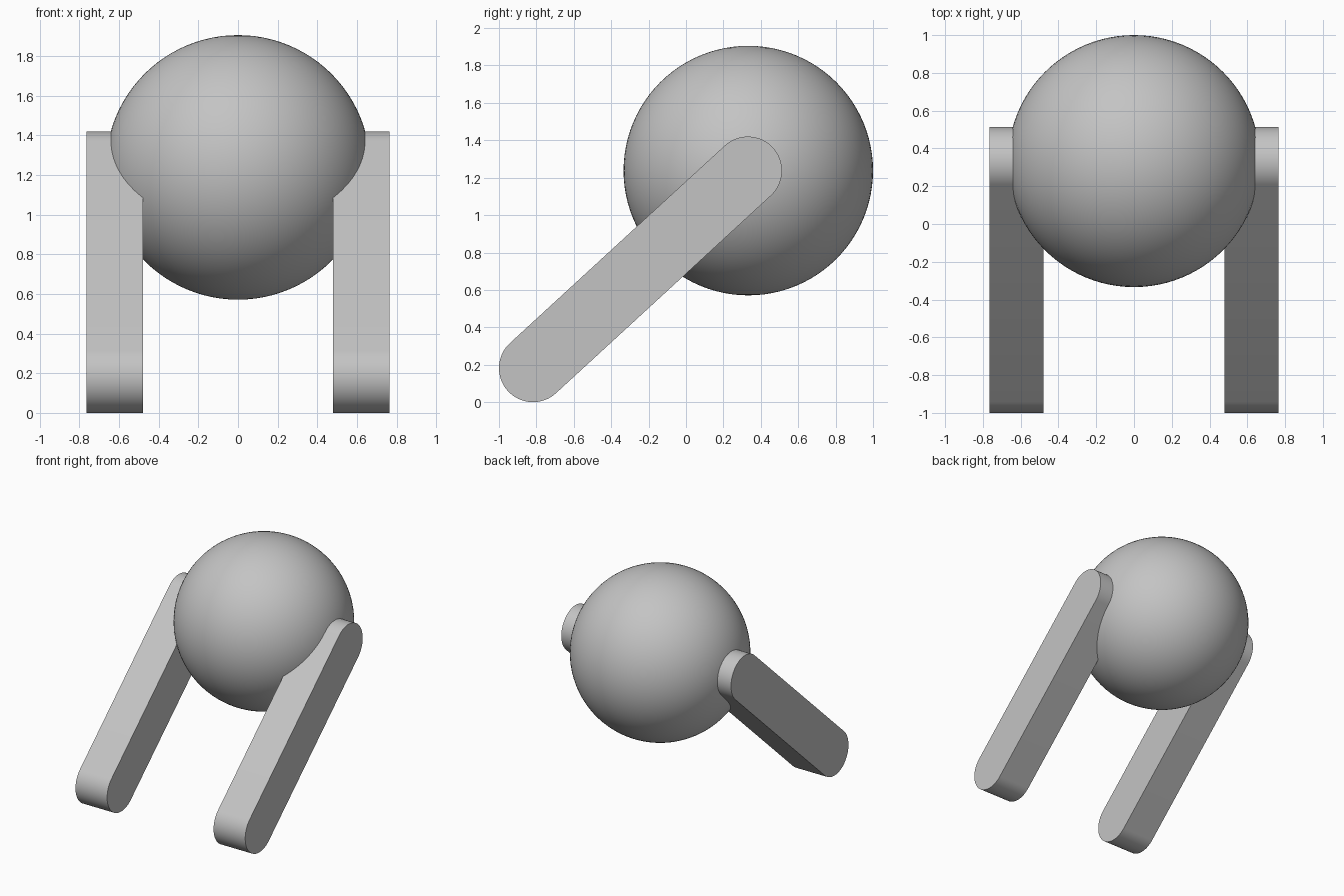
import bpy
import bmesh
import math

cube = bpy.data.objects.get("Cube")
if cube:
    bpy.data.objects.remove(cube, do_unlink=True)

# One plain grey for the whole model
grey = bpy.data.materials.new("plain grey")
grey.use_nodes = True
colour = (0.55, 0.55, 0.55, 1)
grey.diffuse_color = colour
grey.node_tree.nodes["Principled BSDF"].inputs["Base Color"].default_value = colour

# Round body
bpy.ops.mesh.primitive_uv_sphere_add(segments=96, ring_count=48, radius=0.667,
                                     location=(0, 0.333, 1.238))
body = bpy.context.object
body.name = "round_body"
body.data.materials.append(grey)
bpy.ops.object.shade_smooth()

TOP, FOOT, RADIUS = (0.331, 1.238), (-0.818, 0.182), 0.182
INNER, OUTER = 0.48, 0.765


def make_leg(name, side):
    """Slanted bar with rounded ends, extruded sideways."""
    slope = math.atan2(TOP[1] - FOOT[1], TOP[0] - FOOT[0])
    steps = 32
    bm = bmesh.new()
    profile = []
    for (cy, cz), start in ((TOP, slope - math.pi / 2), (FOOT, slope + math.pi / 2)):
        for i in range(steps + 1):
            a = start + math.pi * i / steps
            profile.append(bm.verts.new((side * INNER, cy + RADIUS * math.cos(a),
                                         cz + RADIUS * math.sin(a))))
    face = bm.faces.new(profile)
    extruded = bmesh.ops.extrude_face_region(bm, geom=[face], use_keep_orig=True)
    moved = [v for v in extruded["geom"] if isinstance(v, bmesh.types.BMVert)]
    bmesh.ops.translate(bm, verts=moved, vec=(side * (OUTER - INNER), 0, 0))
    bmesh.ops.recalc_face_normals(bm, faces=bm.faces)
    mesh = bpy.data.meshes.new(name)
    bm.to_mesh(mesh)
    bm.free()
    mesh.materials.append(grey)
    leg = bpy.data.objects.new(name, mesh)
    bpy.context.collection.objects.link(leg)
    bpy.ops.object.select_all(action="DESELECT")
    leg.select_set(True)
    bpy.context.view_layer.objects.active = leg
    bpy.ops.object.shade_smooth_by_angle(angle=math.radians(30))


# Pair of legs
make_leg("left_leg", 1)
make_leg("right_leg", -1)
